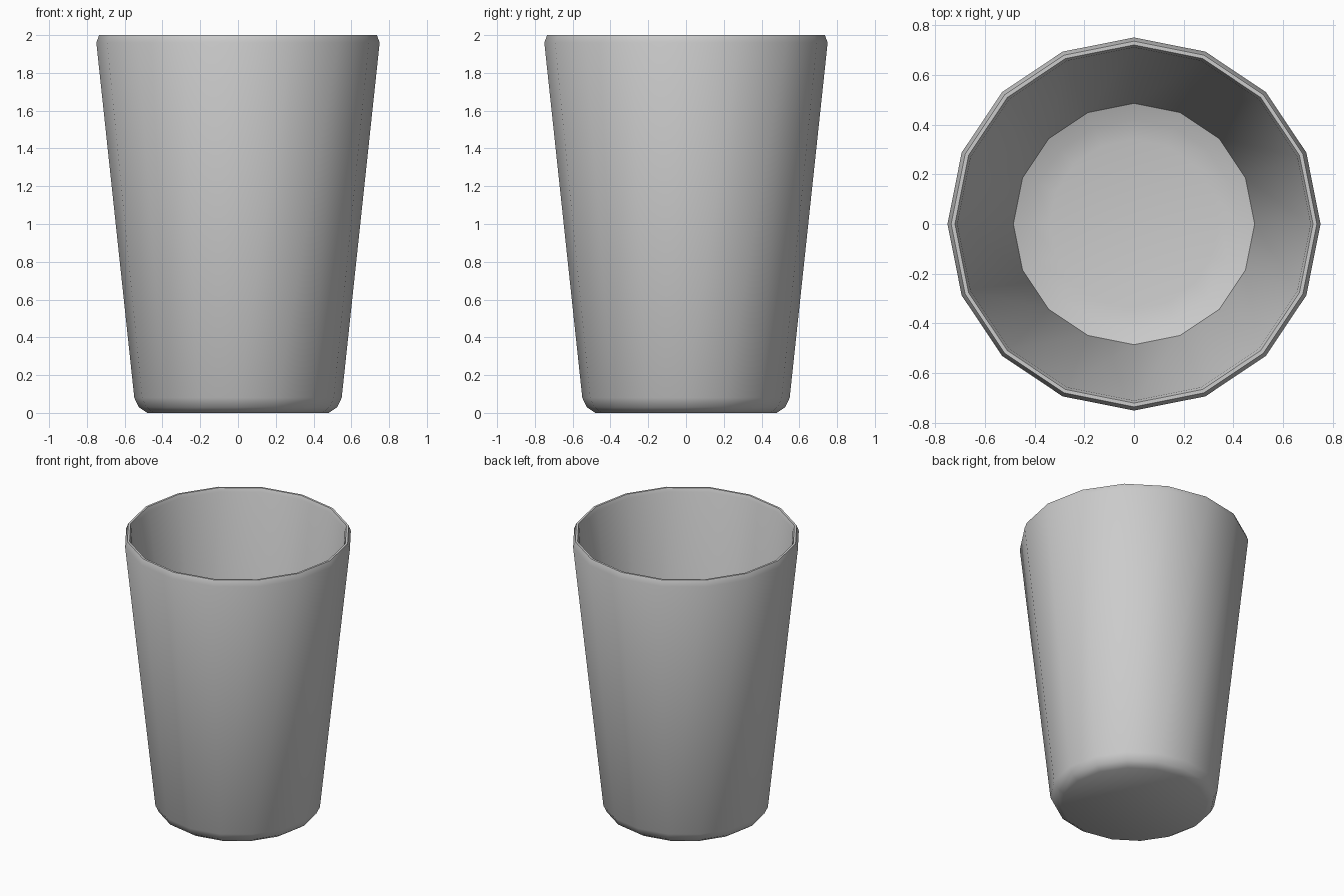
import bpy, bmesh, math

if "Cube" in bpy.data.objects:
    bpy.data.objects.remove(bpy.data.objects["Cube"])

SIDES = 16
# Cup profile (radius, height): underside, outer wall, rim, inner wall, floor
profile = [(0.48, 0.0), (0.525, 0.03), (0.549, 0.08), (0.75, 1.96),
           (0.735, 2.0), (0.72, 2.0), (0.71, 1.975), (0.485, 0.10),
           (0.42, 0.075), (0.34, 0.06)]

bm = bmesh.new()
rings = []
for r, z in profile:
    rings.append([bm.verts.new((r * math.cos(2 * math.pi * i / SIDES),
                                r * math.sin(2 * math.pi * i / SIDES), z))
                  for i in range(SIDES)])

# Walls between neighbouring rings
for a, b in zip(rings, rings[1:]):
    for i in range(SIDES):
        j = (i + 1) % SIDES
        bm.faces.new((a[i], a[j], b[j], b[i]))

# Underside and inner floor caps
bm.faces.new(rings[0][::-1])
bm.faces.new(rings[-1])
bmesh.ops.recalc_face_normals(bm, faces=bm.faces)

mesh = bpy.data.meshes.new("cup")
bm.to_mesh(mesh)
bm.free()
cup = bpy.data.objects.new("cup", mesh)
bpy.context.collection.objects.link(cup)

# Smooth walls with crisp base and floor edges
bpy.context.view_layer.objects.active = cup
cup.select_set(True)
bpy.ops.object.shade_smooth_by_angle(angle=math.radians(35))
